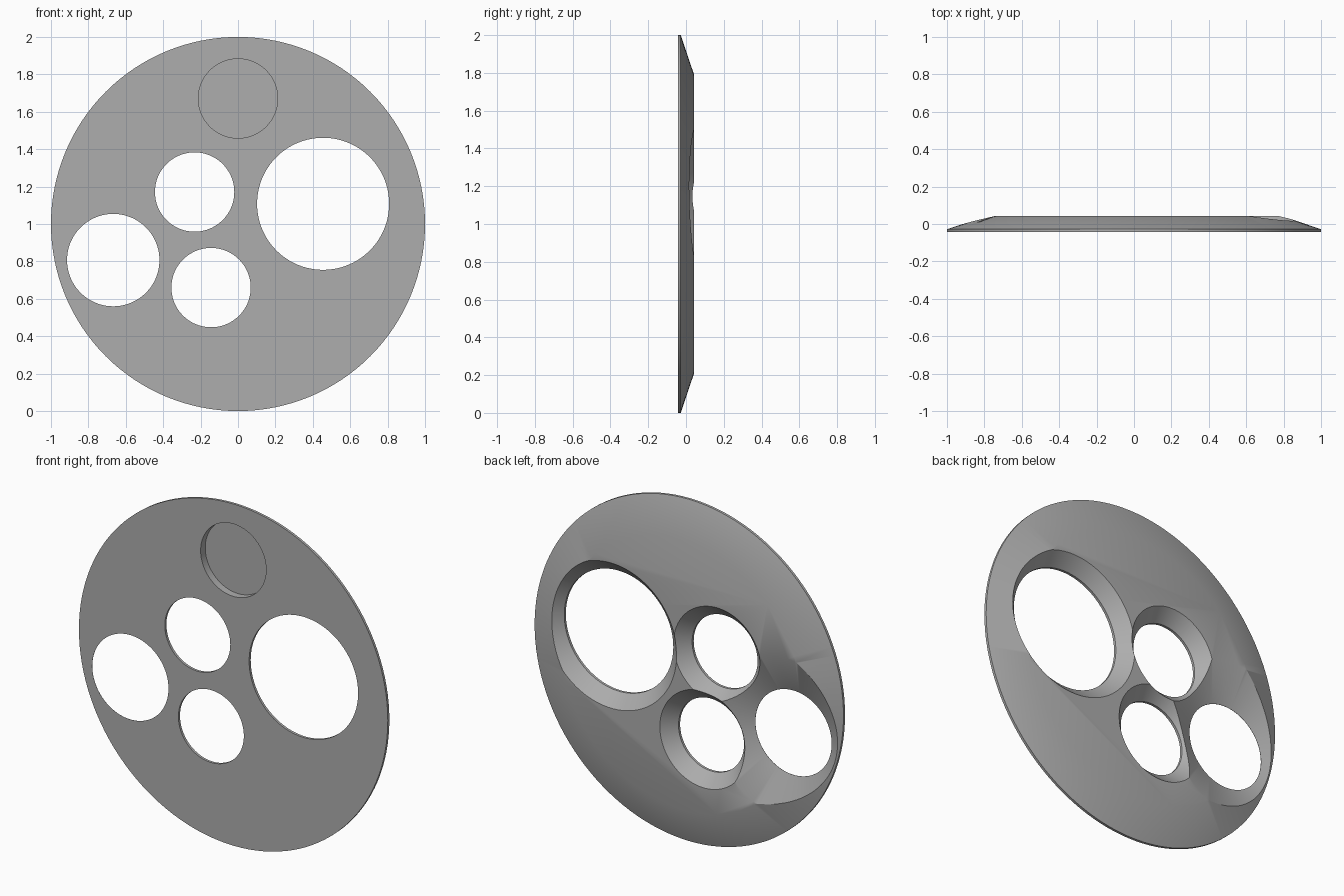
import bpy, bmesh, math

cube = bpy.data.objects.get("Cube")
if cube:
    bpy.data.objects.remove(cube, do_unlink=True)

SEGMENTS = 128
FRONT, LIP, BACK = -0.043, -0.028, 0.043

grey = bpy.data.materials.new("plain_grey")
grey.use_nodes = True
colour = (0.42, 0.42, 0.42, 1)
grey.diffuse_color = colour
grey.node_tree.nodes["Principled BSDF"].inputs["Base Color"].default_value = colour


def turned(name, profile, x=0, z=1):
    """Closed solid turned about the y axis from (radius, y) points."""
    bm = bmesh.new()
    rings = []
    for radius, y in profile:
        ring = []
        for i in range(SEGMENTS):
            a = 2 * math.pi * i / SEGMENTS
            ring.append(bm.verts.new((x + radius * math.cos(a), y, z + radius * math.sin(a))))
        rings.append(ring)
    for low, high in zip(rings, rings[1:]):
        for i in range(SEGMENTS):
            j = (i + 1) % SEGMENTS
            bm.faces.new((low[i], low[j], high[j], high[i]))
    bm.faces.new(rings[0])
    bm.faces.new(rings[-1])
    bmesh.ops.recalc_face_normals(bm, faces=bm.faces)
    mesh = bpy.data.meshes.new(name)
    bm.to_mesh(mesh)
    bm.free()
    mesh.materials.append(grey)
    obj = bpy.data.objects.new(name, mesh)
    bpy.context.collection.objects.link(obj)
    return obj


def countersink(radius, start, flare):
    """Straight bore that widens towards the back, run past both faces."""
    slope = (flare - radius) / (BACK - start)
    past = 0.03
    return [(radius, FRONT - past), (radius, start), (flare + slope * past, BACK + past)]


# Disc with a thin rim and a bevelled back
disc = turned("disc", [(1, FRONT), (1, LIP), (0.79, BACK)])

# Four through holes and one blind pocket in the front
cutters = [
    turned("large_hole", countersink(0.353, LIP, 0.425), 0.455, 1.108),
    turned("upper_hole", countersink(0.212, LIP, 0.283), -0.232, 1.171),
    turned("lower_hole", countersink(0.212, LIP, 0.283), -0.144, 0.66),
    turned("side_hole", countersink(0.247, FRONT + 0.001, 0.47), -0.667, 0.807),
    turned("front_pocket", [(0.212, FRONT - 0.03), (0.212, 0)], 0, 1.671),
]

bpy.ops.object.select_all(action="DESELECT")
bpy.context.view_layer.objects.active = disc
disc.select_set(True)
for cutter in cutters:
    cut = disc.modifiers.new(cutter.name, "BOOLEAN")
    cut.operation = "DIFFERENCE"
    cut.solver = "EXACT"
    cut.object = cutter
    bpy.ops.object.modifier_apply(modifier=cut.name)
    bpy.data.objects.remove(cutter, do_unlink=True)

bpy.ops.object.shade_smooth_by_angle(angle=math.radians(30))
